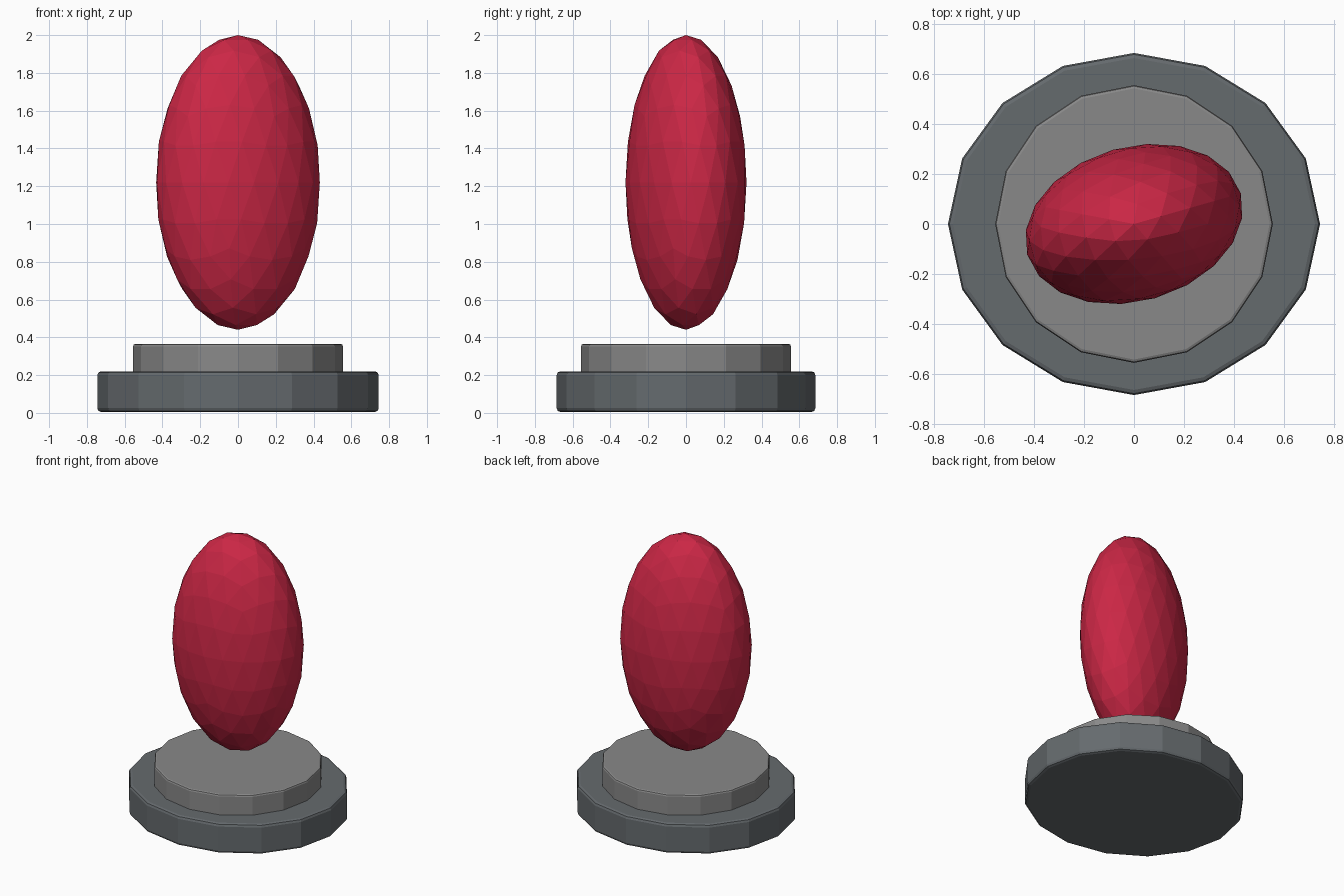
import bpy
import math

if "Cube" in bpy.data.objects:
    bpy.data.objects.remove(bpy.data.objects["Cube"])


def paint(obj, name, color):
    mat = bpy.data.materials.new(name)
    mat.diffuse_color = color
    mat.use_nodes = True
    mat.node_tree.nodes["Principled BSDF"].inputs["Base Color"].default_value = mat.diffuse_color
    obj.data.materials.append(mat)


def disc(name, rx, ry, z0, z1, bevel, color):
    # Sixteen-sided slab with a vertex on each axis and softened rims
    bpy.ops.mesh.primitive_cylinder_add(vertices=16, radius=1, depth=1,
                                        location=(0, 0, (z0 + z1) / 2))
    obj = bpy.context.object
    obj.name = name
    obj.scale = (rx, ry, z1 - z0)
    bpy.ops.object.transform_apply(location=False, rotation=False, scale=True)
    mod = obj.modifiers.new("rim", 'BEVEL')
    mod.width = bevel
    mod.segments = 2
    mod.limit_method = 'ANGLE'
    mod.angle_limit = math.radians(40)
    paint(obj, name + "_grey", color)
    return obj


# Stepped pedestal
disc("lower_base", 0.745, 0.685, 0.005, 0.22, 0.02, (0.13, 0.145, 0.155, 1))
disc("upper_base", 0.556, 0.556, 0.20, 0.365, 0.013, (0.25, 0.25, 0.25, 1))

# Faceted floating gem, flattened and turned about the vertical
bpy.ops.mesh.primitive_ico_sphere_add(subdivisions=3, radius=1,
                                      location=(0, 0, 1.22),
                                      rotation=(0, 0, math.radians(16)))
gem = bpy.context.object
gem.name = "faceted_gem"
gem.scale = (0.445, 0.309, 0.78)
paint(gem, "gem_red", (0.6, 0.02, 0.06, 1))
